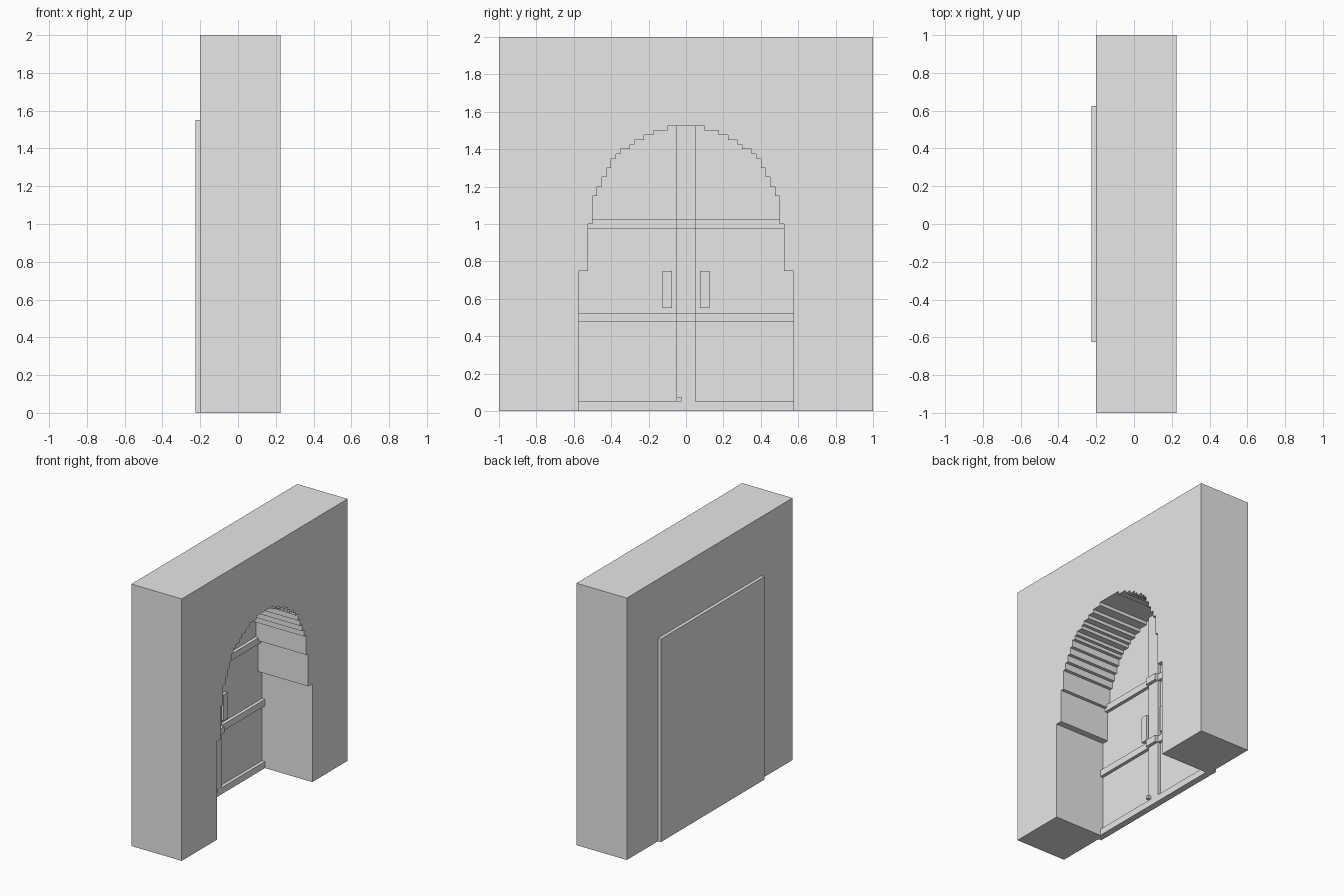
import bpy
import bmesh

old = bpy.data.objects.get("Cube")
if old:
    bpy.data.objects.remove(old, do_unlink=True)

STEP = 0.025          # size of one block
BACK = -0.2           # rear face of the wall, front face of the door
FRONT = 0.225         # front face of the wall

grey = bpy.data.materials.new("plain_grey")
grey.use_nodes = True
grey.diffuse_color = (0.8, 0.8, 0.8, 1)
grey.node_tree.nodes["Principled BSDF"].inputs["Base Color"].default_value = (0.8, 0.8, 0.8, 1)


def add_object(name, bm):
    bmesh.ops.recalc_face_normals(bm, faces=bm.faces)
    mesh = bpy.data.meshes.new(name)
    bm.to_mesh(mesh)
    bm.free()
    mesh.materials.append(grey)
    obj = bpy.data.objects.new(name, mesh)
    bpy.context.collection.objects.link(obj)
    return obj


def box(name, x, y, z):
    """Box from (min, max) ranges."""
    bm = bmesh.new()
    bmesh.ops.create_cube(bm, size=1)
    for v in bm.verts:
        v.co = [r[0] if c < 0 else r[1] for c, r in zip(v.co, (x, y, z))]
    return add_object(name, bm)


# Wall with a stepped arch: (half width, height where that width ends)
steps = [(0.575, 0.75), (0.525, 1.0), (0.5, 1.15), (0.475, 1.2), (0.45, 1.25),
         (0.425, 1.3), (0.4, 1.35), (0.375, 1.375), (0.35, 1.4), (0.3, 1.425),
         (0.275, 1.45), (0.225, 1.475), (0.175, 1.5), (0.1, 1.525)]
arch, floor = [], 0
for width, top in steps:
    arch += [(width, floor), (width, top)]
    floor = top
outline = ([(1, 0), (1, 2), (-1, 2), (-1, 0)]
           + [(-y, z) for y, z in arch] + arch[::-1])
bm = bmesh.new()
face = bm.faces.new([bm.verts.new((BACK, y, z)) for y, z in outline])
result = bmesh.ops.extrude_face_region(bm, geom=[face], use_keep_orig=True)
for v in result["geom"]:
    if isinstance(v, bmesh.types.BMVert):
        v.co.x = FRONT
bmesh.ops.triangulate(bm, faces=[f for f in bm.faces if len(f.verts) > 4])
add_object("arched_wall", bm)

# Door slab behind the opening
box("door_panel", (BACK - STEP, BACK), (-0.625, 0.625), (0, 1.55))

# Raised framework on the door
box("center_stile", (BACK, BACK + STEP), (-0.05, 0.05), (0, 1.525))
for name, half, low in (("bottom_rail", 0.575, 0), ("middle_rail", 0.575, 0.475),
                        ("upper_rail", 0.525, 0.975)):
    span = (low, low + 2 * STEP)
    for side, sign in (("left", 1), ("right", -1)):
        box(f"{name}_{side}", (BACK, BACK + STEP),
            sorted((0.05 * sign, half * sign)), span)
    if low:
        # Rail steps forward where it crosses the stile
        box(f"{name}_crossing", (BACK + STEP, BACK + 2 * STEP), (-0.05, 0.05), span)

# Handles and floor bolt
for side, sign in (("left", 1), ("right", -1)):
    box(f"handle_{side}", (BACK, BACK + STEP),
        sorted((0.075 * sign, 0.125 * sign)), (0.55, 0.75))
box("floor_bolt", (BACK + STEP, BACK + 2 * STEP), (-0.05, -0.025), (0.05, 0.075))
